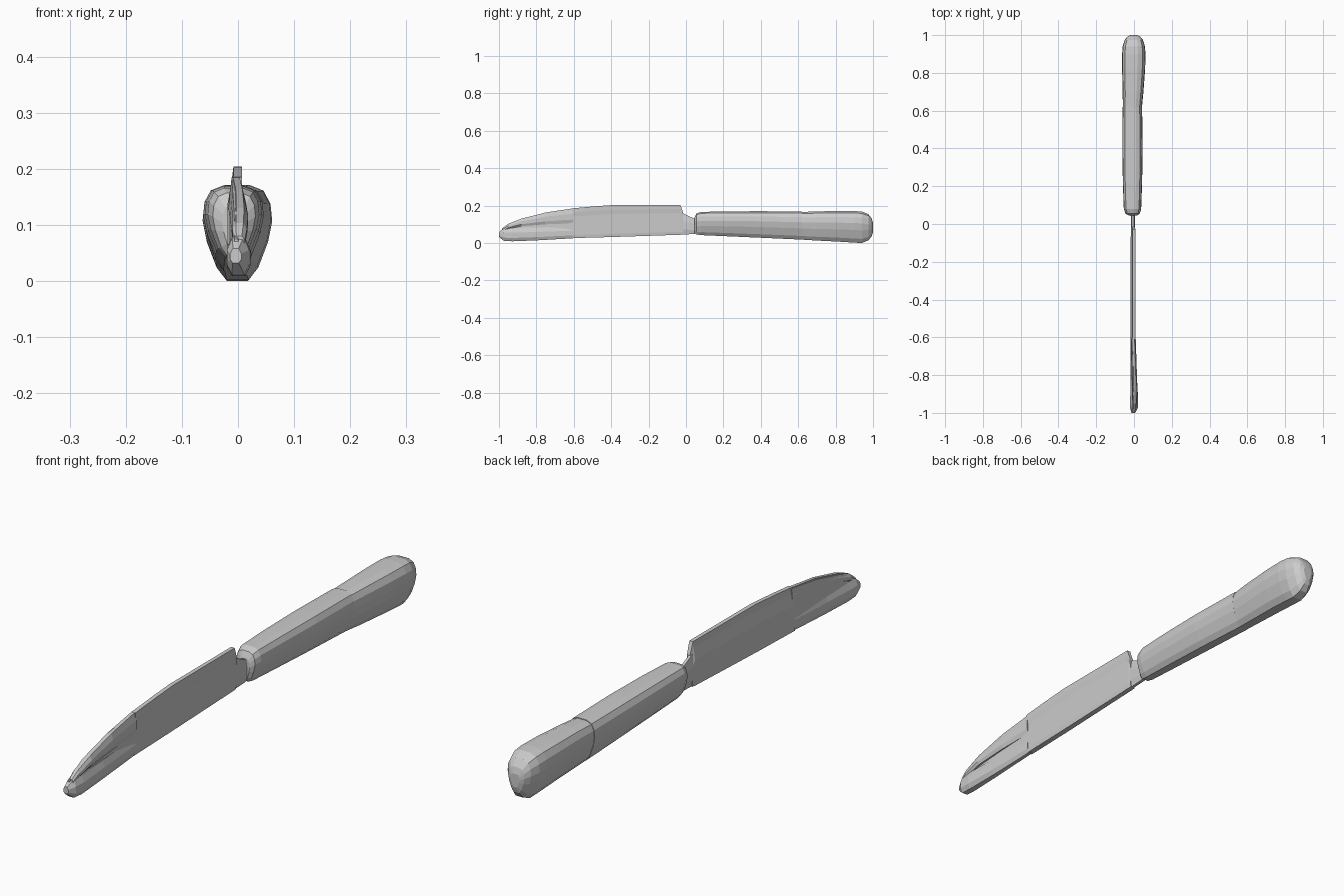
import bpy, bmesh

def loft(name, section, stations):
    """Skin a unit section (u, v) through stations (y, centre x, half width, z low, z high)."""
    bm = bmesh.new()
    rings = [[bm.verts.new((cx + u * hw, y, lo + v * (hi - lo))) for u, v in section]
             for y, cx, hw, lo, hi in stations]
    n = len(section)
    for a, b in zip(rings, rings[1:]):
        for i in range(n):
            j = (i + 1) % n
            bm.faces.new((a[i], a[j], b[j], b[i]))
    bm.faces.new(rings[0])
    bm.faces.new(rings[-1])
    bmesh.ops.recalc_face_normals(bm, faces=bm.faces)
    mesh = bpy.data.meshes.new(name)
    bm.to_mesh(mesh)
    bm.free()
    ob = bpy.data.objects.new(name, mesh)
    bpy.context.collection.objects.link(ob)
    return ob

def mirrored(half):
    return half + [(-u, v) for u, v in reversed(half)]

# Egg section for the handle, slim sections for the blade
egg = mirrored([(0.32, 0), (0.6, 0.13), (0.88, 0.4), (1, 0.62),
                (0.95, 0.8), (0.75, 0.94), (0.35, 1)])
slab = [(-0.95, 0), (0.8, 0), (1, 0.1), (1, 0.72), (1.2, 0.86), (1.2, 1),
        (-0.1, 1), (-0.35, 0.86), (-1, 0.6), (-1, 0.1)]
lobe = mirrored([(0.55, 0), (1, 0.25), (1, 0.65), (0.5, 1)])

# Handle: front grip and slightly recessed rear grip with a seam
loft("front_grip", egg, [
    (0.045, -0.006, 0.022, 0.055, 0.135),
    (0.055, -0.007, 0.038, 0.046, 0.157),
    (0.08, -0.008, 0.046, 0.042, 0.166),
    (0.22, -0.008, 0.051, 0.036, 0.169),
    (0.40, -0.008, 0.054, 0.028, 0.170),
    (0.62, -0.009, 0.052, 0.018, 0.168)])
loft("rear_grip", egg, [
    (0.605, -0.009, 0.050, 0.019, 0.165),
    (0.70, -0.005, 0.055, 0.013, 0.169),
    (0.82, -0.002, 0.061, 0.007, 0.171),
    (0.90, -0.001, 0.062, 0.002, 0.171),
    (0.94, -0.001, 0.059, 0.000, 0.168),
    (0.975, -0.001, 0.048, 0.014, 0.154),
    (0.993, -0.001, 0.033, 0.036, 0.130),
    (1.0, -0.001, 0.018, 0.057, 0.107)])

# Neck joining blade and handle
loft("neck", lobe, [
    (-0.03, -0.006, 0.010, 0.044, 0.165),
    (-0.015, -0.006, 0.010, 0.045, 0.158),
    (0.04, -0.006, 0.011, 0.048, 0.132),
    (0.06, -0.006, 0.014, 0.052, 0.130)])

# Main blade with an upright heel
loft("blade", slab, [
    (-0.61, -0.007, 0.012, 0.026, 0.185),
    (-0.50, -0.007, 0.012, 0.029, 0.195),
    (-0.39, -0.007, 0.012, 0.032, 0.203),
    (-0.03, -0.006, 0.011, 0.044, 0.204),
    (-0.015, -0.006, 0.010, 0.045, 0.162)])

# Blade tip: thin core, curved spine and thicker lower lip
loft("tip_core", lobe, [
    (-0.985, -0.003, 0.006, 0.025, 0.075),
    (-0.90, -0.003, 0.008, 0.016, 0.122),
    (-0.75, -0.005, 0.009, 0.021, 0.160),
    (-0.60, -0.006, 0.011, 0.026, 0.184)])
loft("tip_spine", lobe, [
    (-0.98, 0.002, 0.010, 0.060, 0.080),
    (-0.95, 0.003, 0.013, 0.075, 0.103),
    (-0.88, 0.004, 0.014, 0.090, 0.130),
    (-0.75, 0.002, 0.012, 0.100, 0.163),
    (-0.605, -0.003, 0.012, 0.105, 0.185)])
loft("tip_lip", lobe, [
    (-1.0, -0.004, 0.010, 0.032, 0.058),
    (-0.975, 0.000, 0.020, 0.012, 0.078),
    (-0.93, 0.001, 0.021, 0.009, 0.080),
    (-0.80, -0.002, 0.017, 0.014, 0.083),
    (-0.605, -0.006, 0.012, 0.025, 0.088)])
